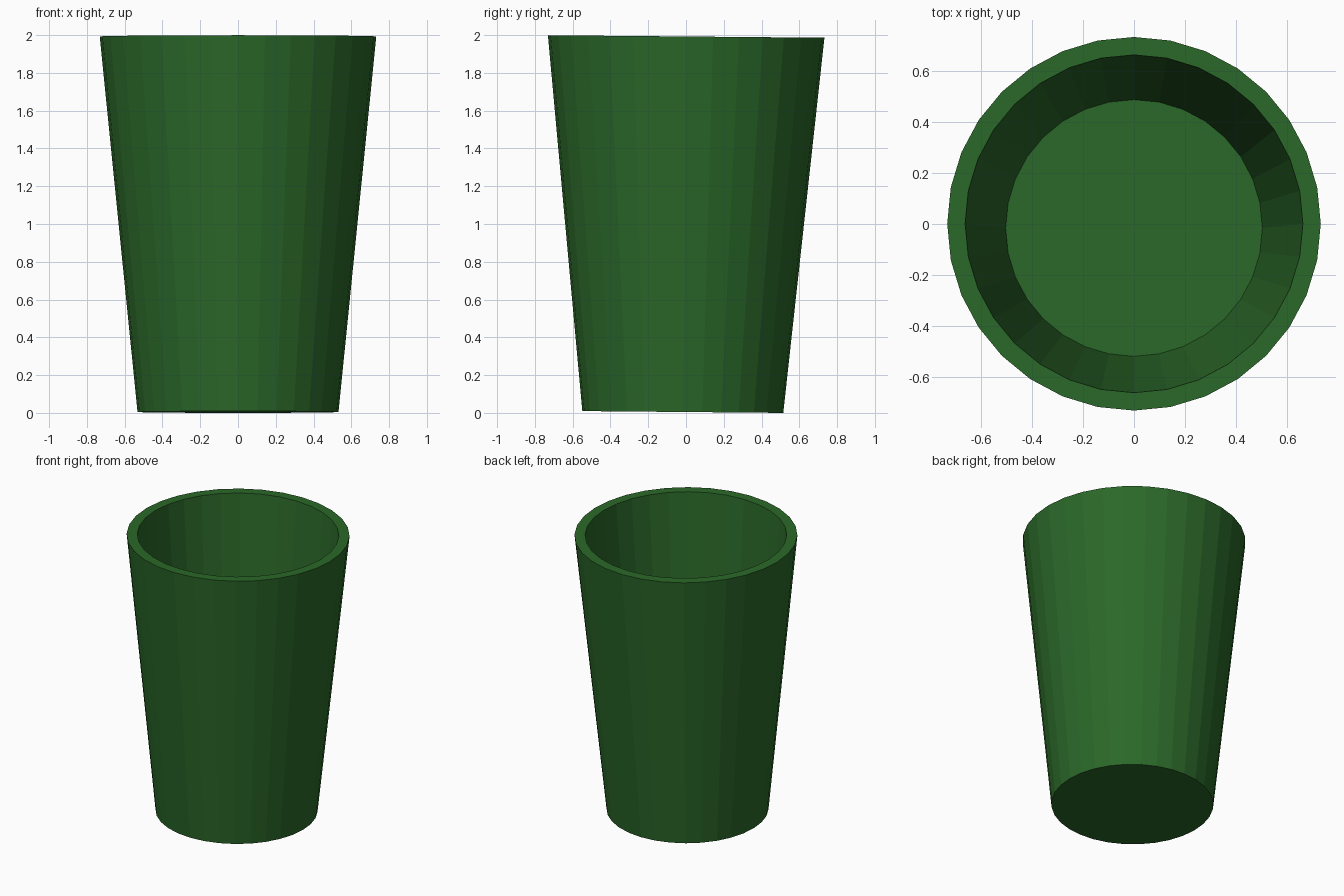
import bpy, bmesh, math
from mathutils import Matrix

if "Cube" in bpy.data.objects:
    bpy.data.objects.remove(bpy.data.objects["Cube"])

SIDES = 32
HEIGHT = 1.988
TILT = 0.009  # the cup leans very slightly towards the back

# Profile of the wall (radius, z): outer base, outer rim, inner rim, inner floor
profile = [(0.532, 0.0), (0.732, HEIGHT), (0.662, HEIGHT), (0.503, 0.15)]

bm = bmesh.new()
rings = []
for r, z in profile:
    rings.append([bm.verts.new((r * math.cos(2 * math.pi * i / SIDES),
                                r * math.sin(2 * math.pi * i / SIDES), z))
                  for i in range(SIDES)])

# Outer wall, rim and inner wall
for a, b in zip(rings, rings[1:]):
    for i in range(SIDES):
        j = (i + 1) % SIDES
        bm.faces.new((a[i], a[j], b[j], b[i]))

# Underside and inner floor
bm.faces.new(rings[0][::-1])
bm.faces.new(rings[-1])
bmesh.ops.recalc_face_normals(bm, faces=bm.faces)

# Lean, then rest the lowest base edge on the ground
bm.transform(Matrix.Translation((0, -0.017, 0.532 * math.sin(TILT)))
             @ Matrix.Rotation(-TILT, 4, 'X'))

mesh = bpy.data.meshes.new("cup")
bm.to_mesh(mesh)
bm.free()
cup = bpy.data.objects.new("cup", mesh)
bpy.context.collection.objects.link(cup)

# Dark green material
green = bpy.data.materials.new("dark_green")
green.diffuse_color = (0.024, 0.14, 0.022, 1)
green.use_nodes = True
green.node_tree.nodes["Principled BSDF"].inputs["Base Color"].default_value = green.diffuse_color
mesh.materials.append(green)
